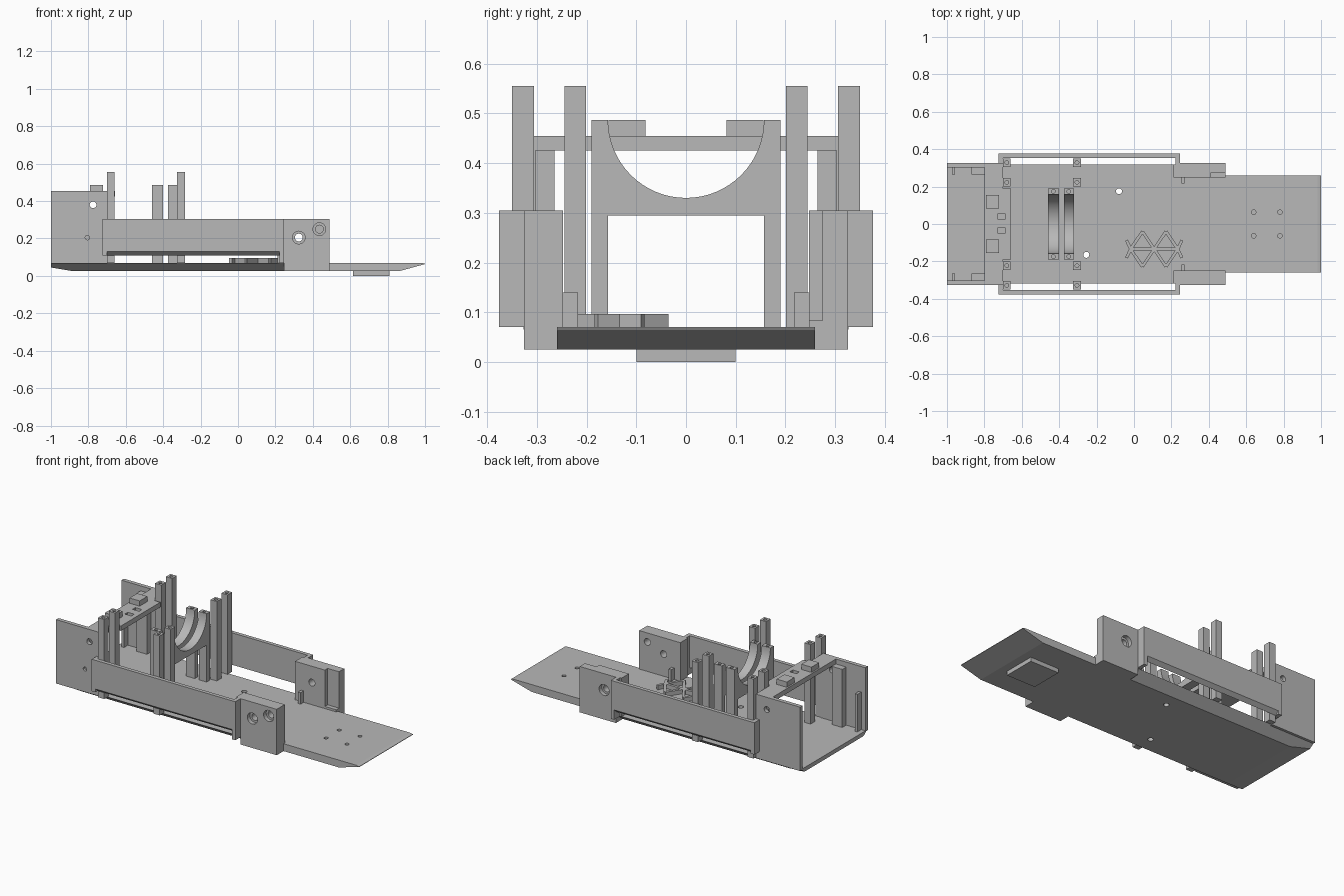
import bpy, bmesh, math
from mathutils import Vector

if "Cube" in bpy.data.objects:
    bpy.data.objects.remove(bpy.data.objects["Cube"], do_unlink=True)

GREY = (0.48, 0.48, 0.48, 1)
grey = bpy.data.materials.new("plain_grey")
grey.use_nodes = True
grey.diffuse_color = GREY
grey.node_tree.nodes["Principled BSDF"].inputs["Base Color"].default_value = GREY


def finish(name, bm):
    bmesh.ops.recalc_face_normals(bm, faces=bm.faces)
    mesh = bpy.data.meshes.new(name)
    bm.to_mesh(mesh)
    bm.free()
    mesh.materials.append(grey)
    ob = bpy.data.objects.new(name, mesh)
    bpy.context.collection.objects.link(ob)
    return ob


def hull(name, points):
    bm = bmesh.new()
    for p in points:
        bm.verts.new(p)
    bmesh.ops.convex_hull(bm, input=bm.verts)
    return finish(name, bm)


def box(name, xs, ys, zs):
    return hull(name, [(x, y, z) for x in xs for y in ys for z in zs])


def extrude(name, outline, offset):
    bm = bmesh.new()
    face = bm.faces.new([bm.verts.new(p) for p in outline])
    res = bmesh.ops.extrude_face_region(bm, geom=[face])
    verts = [v for v in res["geom"] if isinstance(v, bmesh.types.BMVert)]
    bmesh.ops.translate(bm, verts=verts, vec=Vector(offset))
    return finish(name, bm)


def rod(center, radius, depth, axis="Z"):
    bm = bmesh.new()
    bmesh.ops.create_cone(bm, cap_ends=True, segments=24, radius1=radius,
                          radius2=radius, depth=depth)
    ob = finish("cutter", bm)
    ob.location = center
    if axis == "Y":
        ob.rotation_euler.x = math.pi / 2
    return ob


def cut(ob, cutters):
    bpy.context.view_layer.objects.active = ob
    for c in cutters:
        c.hide_render = True
        mod = ob.modifiers.new("cut", "BOOLEAN")
        mod.operation = "DIFFERENCE"
        mod.solver = "EXACT"
        mod.object = c
        bpy.ops.object.modifier_apply(modifier=mod.name)
        bpy.data.objects.remove(c, do_unlink=True)


def smooth(ob):
    bpy.ops.object.select_all(action="DESELECT")
    ob.select_set(True)
    bpy.context.view_layer.objects.active = ob
    bpy.ops.object.shade_smooth_by_angle(angle=math.radians(30))


BASE, FLOOR = 0.025, 0.07
SIDES = {"right": -1, "left": 1}

# Floor plate: tapered sides and rear, ramped nose
rear = []
for s in (-1, 1):
    rear += [(-0.88, s * 0.26, BASE), (0.245, s * 0.26, BASE), (-1, s * 0.285, 0.045),
             (-1, s * 0.318, FLOOR), (0.245, s * 0.318, FLOOR)]
floor_rear = hull("floor_rear", rear)
cut(floor_rear, [rod((-0.08, 0.175, 0.05), 0.016, 0.2),
                 rod((-0.255, -0.165, 0.05), 0.016, 0.2)])
nose = [(0.245, BASE), (0.86, BASE), (1, 0.063), (1, 0.066), (0.98, FLOOR), (0.245, FLOOR)]
floor_nose = extrude("floor_nose", [(x, -0.26, z) for x, z in nose], (0, 0.52, 0))
cut(floor_nose, [rod((x, y, FLOOR), 0.012, 0.06) for x in (0.64, 0.78) for y in (-0.063, 0.063)])
box("bottom_pad", (0.615, 0.81), (-0.1, 0.1), (0, BASE))

for side, s in SIDES.items():
    # Rear walls with inner ribs
    wall = box("rear_wall_" + side, (-1, -0.7), (s * 0.303, s * 0.327), (0.065, 0.455))
    holes = [rod((-0.775, s * 0.315, 0.38), 0.018, 0.1, "Y")]
    if s < 0:
        holes.append(rod((-0.805, s * 0.327, 0.205), 0.012, 0.03, "Y"))
    cut(wall, holes)
    box("bridge_support_" + side, (-0.87, -0.8), (s * 0.265, s * 0.305), (FLOOR, 0.425))
    box("thin_rib_" + side, (-0.972, -0.956), (s * 0.265, s * 0.305), (FLOOR, 0.3))

    # Outer side panels with end returns
    profile = [(0.353, 0.305), (0.376, 0.305), (0.376, 0.13), (0.353, 0.11)]
    extrude("side_panel_" + side, [(-0.725, s * y, z) for y, z in profile], (0.97, 0, 0))
    box("panel_front_return_" + side, (0.222, 0.245), (s * 0.3, s * 0.376), (FLOOR, 0.305))
    box("panel_rear_return_" + side, (-0.725, -0.7), (s * 0.32, s * 0.376), (0.11, 0.305))

    # Front blocks with counterbored holes
    block = box("front_block_" + side, (0.245, 0.49), (s * 0.248, s * 0.326), (BASE, 0.305))
    holes = []
    for x, z in [(0.325, 0.205), (0.435, 0.25)][:1 if s > 0 else 2]:
        holes += [rod((x, s * 0.29, z), 0.021, 0.3, "Y"), rod((x, s * 0.326, z), 0.034, 0.05, "Y")]
    if s > 0:
        holes.append(box("cutter", (0.413, 0.55), (0.2, 0.275), (0.083, 0.4)))
    cut(block, holes)
    box("block_rear_lip_" + side, (0.212, 0.245), (s * 0.248, s * 0.318), (FLOOR, 0.305))
    box("tab_" + side, (0.253, 0.27), (s * 0.217, s * 0.25), (FLOOR, 0.14))

    # Tall posts with screw holes
    for end, x in (("rear", -0.68), ("mid", -0.305)):
        for place, y in (("inner", 0.223), ("outer", 0.328)):
            post = box(f"post_{end}_{place}_{side}", (x - 0.021, x + 0.021),
                       (s * y - 0.022, s * y + 0.022), (FLOOR, 0.555))
            cut(post, [rod((x, s * y, 0.555), 0.01, 0.08)])

# Bridge between the rear walls
plan = [(-0.8, -0.305), (-0.7, -0.305), (-0.7, -0.19), (-0.658, -0.19),
        (-0.658, 0.19), (-0.7, 0.19), (-0.7, 0.305), (-0.8, 0.305)]
bridge = extrude("bridge", [(x, y, 0.425) for x, y in plan], (0, 0, 0.03))
cut(bridge, [box("cutter", (-0.731, -0.687), (y - 0.014, y + 0.014), (0.435, 0.5))
             for y in (-0.035, 0.04)])
for side, s in SIDES.items():
    box("bridge_lug_" + side, (-0.79, -0.722), (s * 0.082, s * 0.156), (0.455, 0.487))

# Cradles: arch frames with a half-round seat
TOP, RADIUS, STEPS = 0.487, 0.157, 32
for name, x, width in (("rear", -0.46, 0.058), ("front", -0.375, 0.053)):
    shape = [(-0.19, FLOOR), (-0.157, FLOOR), (-0.157, 0.295), (0.157, 0.295),
             (0.157, FLOOR), (0.19, FLOOR), (0.19, TOP)]
    for i in range(STEPS + 1):
        a = math.pi * i / STEPS
        shape.append((RADIUS * math.cos(a), TOP - RADIUS * math.sin(a)))
    shape.append((-0.19, TOP))
    cradle = extrude("cradle_" + name, [(x, y, z) for y, z in shape], (width, 0, 0))
    cut(cradle, [rod((x + width / 2, y, TOP), 0.01, 0.06) for y in (-0.174, 0.174)])
    smooth(cradle)

# Triangular lattice on the floor
CX, CY, W, H = 0.108, -0.134, 0.063, 0.094


def bar(name, a, b, half=0.008):
    a, b = Vector(a), Vector(b)
    n = (b - a).normalized()
    n = Vector((-n.y, n.x)) * half
    hull(name, [(p.x, p.y, z) for p in (a + n, a - n, b - n, b + n) for z in (FLOOR, 0.096)])


bar("lattice_spine", (CX - 2 * W, CY), (CX + 2 * W, CY))
for sx in (-1, 1):
    for sy in (-1, 1):
        tip = (CX + sx * W, CY + sy * H)
        bar("lattice_inner_bar", (CX, CY), tip)
        bar("lattice_outer_bar", (CX + sx * 2 * W, CY), tip)
        bar("lattice_end_bar", (CX + sx * 2 * W, CY), (CX + sx * 2.35 * W, CY + sy * H * 0.5))
